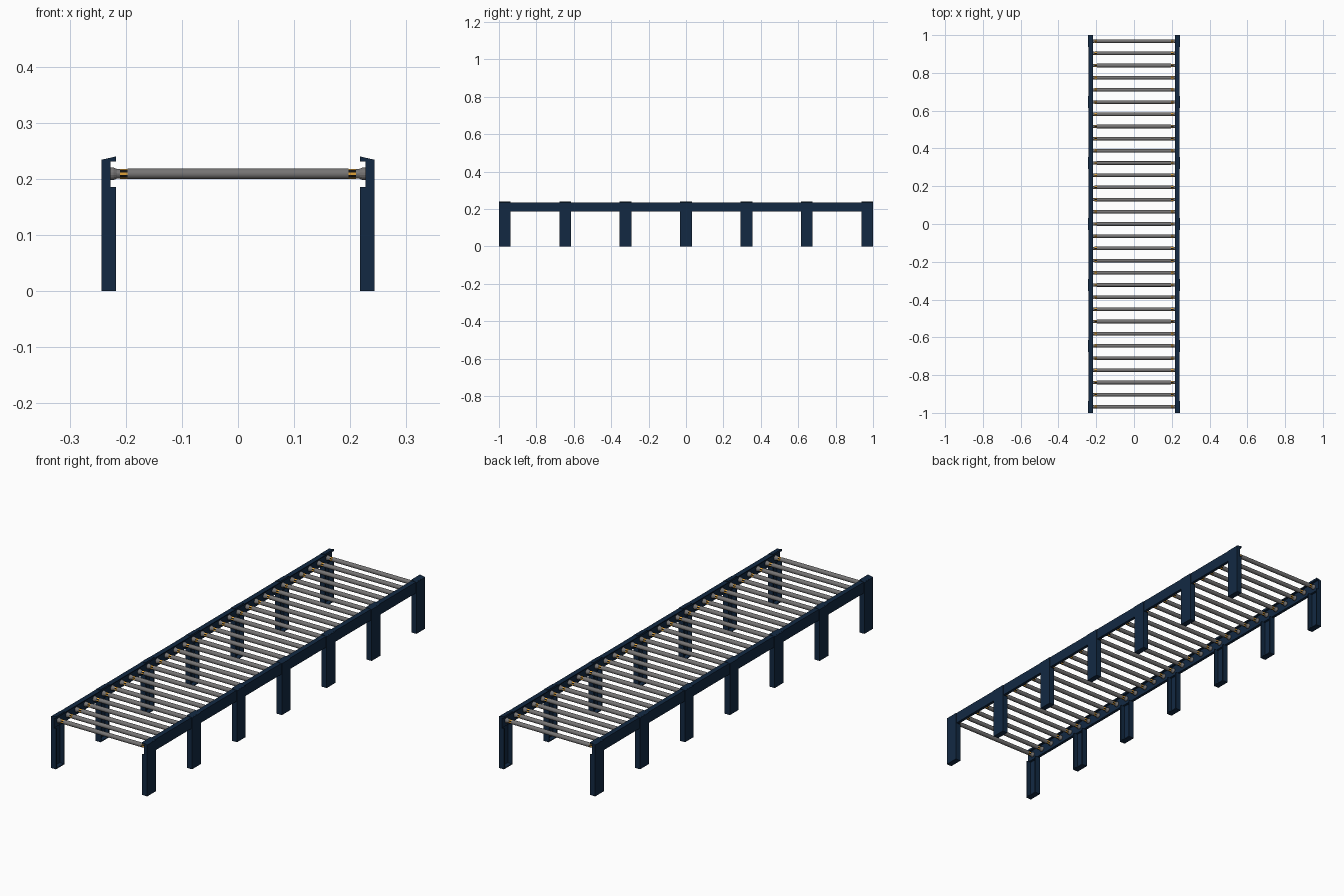
import bpy, bmesh, math
from mathutils import Vector

cube = bpy.data.objects.get("Cube")
if cube:
    bpy.data.objects.remove(cube, do_unlink=True)


def material(name, rgb):
    m = bpy.data.materials.new(name)
    m.use_nodes = True
    m.diffuse_color = (*rgb, 1)
    m.node_tree.nodes["Principled BSDF"].inputs["Base Color"].default_value = (*rgb, 1)
    return m


navy = material("navy paint", (0.006, 0.022, 0.055))
steel = material("grey steel", (0.18, 0.175, 0.175))
gold = material("gold", (0.75, 0.36, 0.04))
black = material("black", (0.006, 0.006, 0.006))


def finish(name, bm, mats):
    bmesh.ops.recalc_face_normals(bm, faces=bm.faces)
    mesh = bpy.data.meshes.new(name)
    bm.to_mesh(mesh)
    bm.free()
    for m in mats:
        mesh.materials.append(m)
    obj = bpy.data.objects.new(name, mesh)
    bpy.context.collection.objects.link(obj)
    return obj


def extrude_profile(bm, points, y0, y1, side):
    """Extrude an x-z outline along y; side mirrors it in x."""
    face = bm.faces.new([bm.verts.new((side * x, y0, z)) for x, z in points])
    ext = bmesh.ops.extrude_face_region(bm, geom=[face])
    verts = [v for v in ext["geom"] if isinstance(v, bmesh.types.BMVert)]
    bmesh.ops.translate(bm, verts=verts, vec=(0, y1 - y0, 0))


def box(x0, x1, z0, z1):
    return [(x0, z0), (x1, z0), (x1, z1), (x0, z1)]


OUT, IN, STEP = 0.243, 0.217, 0.227   # leg outer face, inner face, rail seat
LEG_W, WALL = 0.063, 0.006
RAIL_Z = 0.185
flange = [(OUT, 0), (IN, 0), (IN, RAIL_Z), (STEP, RAIL_Z), (STEP, 0.231),
          (IN, 0.231), (IN, 0.240), (OUT, 0.234)]
rail = [(0.240, RAIL_Z), (STEP, RAIL_Z), (STEP, 0.231), (IN, 0.231),
        (IN, 0.235), (0.240, 0.235)]
cap = [(OUT, 0.231), (IN, 0.231), (IN, 0.240), (OUT, 0.234)]

for side, word in ((1, "left"), (-1, "right")):
    # long side rail
    bm = bmesh.new()
    extrude_profile(bm, rail, -0.998, 0.998, side)
    finish(word + "_rail", bm, [navy])
    # channel legs, open toward the centre
    for i in range(7):
        y = (i - 3) * (1 - LEG_W / 2) / 3
        a, b = y - LEG_W / 2, y + LEG_W / 2
        bm = bmesh.new()
        extrude_profile(bm, flange, a, a + WALL, side)
        extrude_profile(bm, flange, b - WALL, b, side)
        extrude_profile(bm, box(OUT - WALL, OUT, 0, 0.232), a + WALL, b - WALL, side)
        extrude_profile(bm, cap, a + WALL, b - WALL, side)
        extrude_profile(bm, box(IN, OUT - WALL, 0, 0.004), a + WALL, b - WALL, side)
        finish(f"{word}_leg_{i + 1}", bm, [navy])


def turned(name, rings, sides, mats, rule=None):
    """Revolve (x, radius) rings about the x axis, with capped ends."""
    bm = bmesh.new()
    loops = []
    for x, r in rings:
        loops.append([bm.verts.new((x, r * math.cos(t), r * math.sin(t)))
                      for t in (math.tau * (k + 0.5) / sides for k in range(sides))])
    for p, q in zip(loops, loops[1:]):
        for k in range(sides):
            n = (k + 1) % sides
            f = bm.faces.new((p[k], p[n], q[n], q[k]))
            f.material_index = rule(k) if rule else 0
    bm.faces.new(loops[0])
    bm.faces.new(loops[-1])
    obj = finish(name, bm, mats)
    return obj


# parts of one roller, copied along the frame
R, ROLLER_Z, COUNT = 0.0097, 0.209, 31
parts = [turned("roller_tube", [(-0.197, R), (0.197, R)], 24, [steel])]
for side, word in ((1, "left"), (-1, "right")):
    # striped drive ring, alternating gold and black facets
    parts.append(turned(word + "_drive_ring", [(side * 0.197, R * 0.95), (side * 0.210, R * 0.95)],
                        12, [gold, black], lambda k: (k + 1) % 2))
    # bearing cap that flares toward the rail
    parts.append(turned(word + "_bearing_cap",
                        [(side * 0.210, 0.0085), (side * 0.216, 0.0088),
                         (side * 0.222, 0.0115), (side * 0.228, 0.0115)], 16, [steel]))

for p in parts:
    if "ring" not in p.name:
        bpy.ops.object.select_all(action="DESELECT")
        p.select_set(True)
        bpy.context.view_layer.objects.active = p
        bpy.ops.object.shade_smooth_by_angle(angle=math.radians(30))

for i in range(COUNT):
    y = 0.968 * (1 - 2 * i / (COUNT - 1))
    for p in parts:
        obj = p
        if i:
            obj = p.copy()
            obj.name = f"{p.name}_{i + 1}"
            bpy.context.collection.objects.link(obj)
        obj.location = Vector((0, y, ROLLER_Z))
